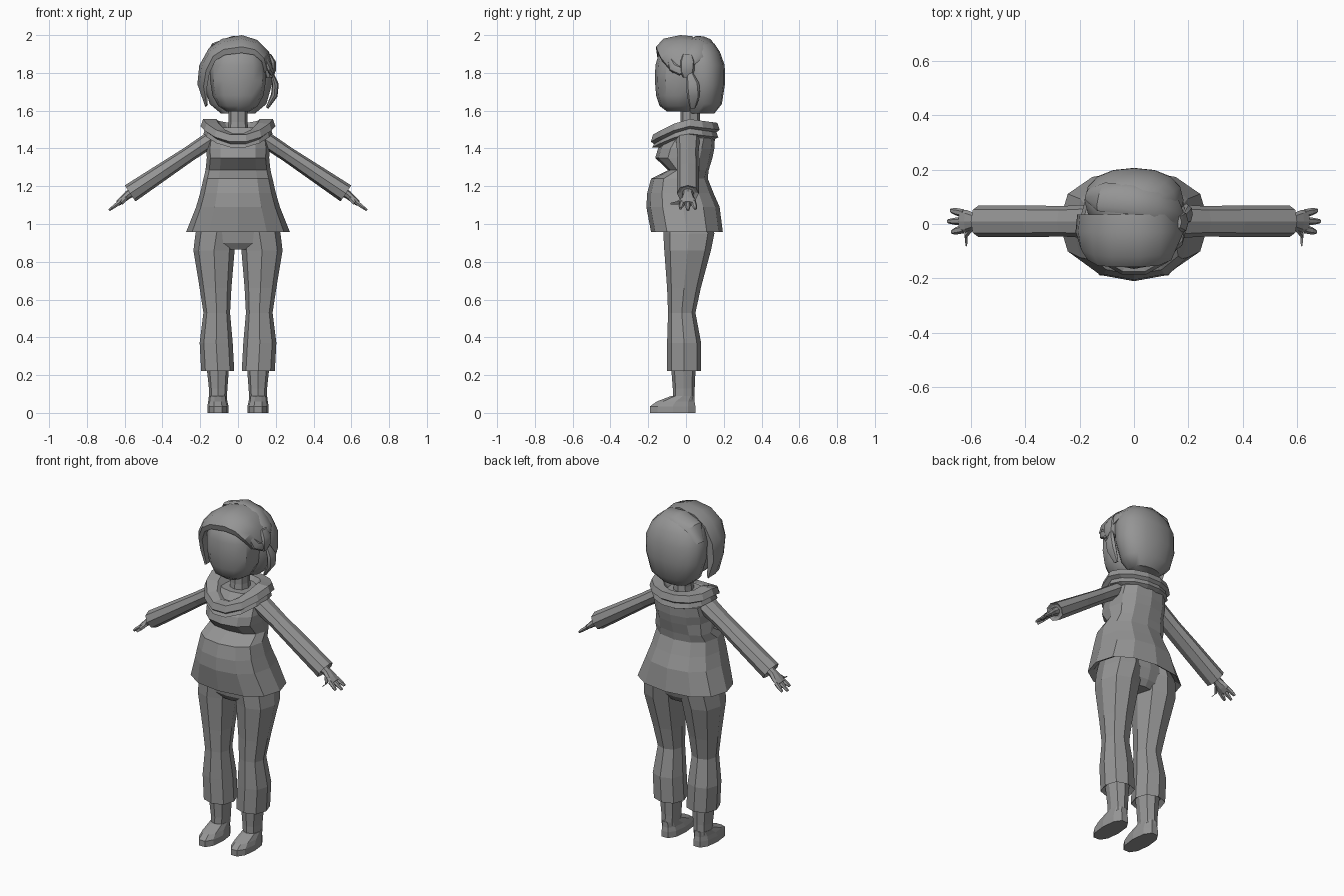
import bpy, bmesh, math
from mathutils import Vector

grey = bpy.data.materials.new("mid_grey")
grey.diffuse_color = (0.3, 0.3, 0.3, 1)


def skin(name, rings, loop=False, mirror=False, smooth=None):
    """Bridge rings of points into one surface, capped unless it loops."""
    bm = bmesh.new()
    vs = [[bm.verts.new(p) for p in r] for r in rings]
    n = len(vs[0])
    for i in range(len(vs) if loop else len(vs) - 1):
        a, b = vs[i], vs[(i + 1) % len(vs)]
        for j in range(n):
            k = (j + 1) % n
            bm.faces.new((a[j], a[k], b[k], b[j]))
    if not loop:
        bm.faces.new(vs[0])
        bm.faces.new(vs[-1])
    bmesh.ops.recalc_face_normals(bm, faces=bm.faces)
    me = bpy.data.meshes.new(name)
    bm.to_mesh(me)
    bm.free()
    me.materials.append(grey)
    ob = bpy.data.objects.new(name, me)
    bpy.context.collection.objects.link(ob)
    if mirror:
        m = ob.modifiers.new("mirror", 'MIRROR')
        m.use_clip = False
        m.use_mirror_merge = False
    if smooth:
        bpy.ops.object.select_all(action='DESELECT')
        ob.select_set(True)
        bpy.context.view_layer.objects.active = ob
        bpy.ops.object.shade_smooth_by_angle(angle=math.radians(smooth))
    return ob


def ring(c, u, v, n, p=1.0):
    """Rounded ring about c with half axes u and v; p below 1 is boxier."""
    c, u, v = Vector(c), Vector(u), Vector(v)
    pts = []
    for i in range(n):
        t = 2 * math.pi * i / n
        a, b = math.cos(t), math.sin(t)
        pts.append(c + u * math.copysign(abs(a) ** p, a) * (abs(a) > 1e-6)
                   + v * math.copysign(abs(b) ** p, b) * (abs(b) > 1e-6))
    return pts


def stack(name, rows, n=12, p=0.85, **kw):
    """Horizontal rings: z, left x, right x, front y, back y."""
    return skin(name, [ring(((l + r) / 2, (f + b) / 2, z), ((r - l) / 2, 0, 0),
                            (0, (b - f) / 2, 0), n, p) for z, l, r, f, b in rows], **kw)


def body(name, rows, **kw):
    """Horizontal rings symmetric in x: z, half width, front y, back y."""
    return stack(name, [(z, -w, w, f, b) for z, w, f, b in rows], **kw)


# Shoes and ankles
stack("shoe", [(0, .05, .162, -.195, .055), (.035, .05, .162, -.195, .055),
               (.06, .056, .158, -.16, .05), (.09, .06, .154, -.08, .048)],
      n=10, mirror=True)
stack("ankle", [(.07, .06, .152, -.07, .046), (.13, .056, .154, -.07, .046),
                (.26, .046, .168, -.08, .052)], n=8, mirror=True)

# Trousers
stack("trouser_leg", [(.25, .045, .175, -.08, .06), (.222, .02, .195, -.10, .08),
                      (.37, .028, .203, -.10, .08), (.53, .042, .183, -.095, .05),
                      (.66, .035, .203, -.10, .078), (.86, .018, .236, -.115, .132),
                      (.95, .002, .225, -.12, .15), (1.06, .0, .19, -.12, .13)],
      n=8, mirror=True)
body("hips", [(.865, .12, -.085, .095), (.90, .20, -.11, .12),
              (.96, .21, -.12, .14), (1.06, .19, -.12, .13)])

# Jacket with flared hem, belly fold and bust
body("jacket", [(1.06, .18, -.13, .13), (.975, .24, -.16, .17), (.957, .275, -.185, .195),
                (1.09, .222, -.21, .178), (1.165, .20, -.205, .145), (1.24, .183, -.185, .115),
                (1.285, .172, -.095, .12), (1.35, .165, -.163, .14), (1.40, .168, -.148, .15),
                (1.455, .16, -.11, .153), (1.51, .11, -.07, .12)])

# Sleeves along the arm axis
D = Vector((.831, 0, -.556))
UP = Vector((.556, 0, .831))
SHOULDER = Vector((.16, .01, 1.437))


def along(s, y=0.0, h=0.0):
    return SHOULDER + D * s + UP * h + Vector((0, y, 0))


def limb(name, rows, n=8, p=1.0):
    """Rings on the arm axis: distance, y, lift, half width, half height."""
    return skin(name, [ring(along(s, y, h), (0, w, 0), UP * t, n, p)
                       for s, y, h, w, t in rows], mirror=True)


limb("sleeve", [(-.08, 0, 0, .06, .04), (0, 0, 0, .062, .043), (.12, 0, 0, .056, .041),
                (.27, 0, 0, .058, .045), (.495, 0, 0, .058, .051), (.485, 0, 0, .04, .035)], p=.9)

# Hands: palm, three fingers and thumb
limb("palm", [(.47, 0, 0, .03, .026), (.51, 0, 0, .028, .022), (.55, 0, -.005, .042, .018),
              (.58, 0, -.008, .042, .014)])
for i, (y, end) in enumerate(((-.029, .62), (0, .637), (.029, .625))):
    limb(f"finger_{i + 1}", [(.565, y, -.008, .015, .013), (.60, y * 1.2, -.010, .014, .011),
                             (end, y * 1.35, -.012, .008, .007)], n=6)
limb("thumb", [(.525, -.02, -.008, .014, .014), (.56, -.05, -.016, .012, .012),
               (.562, -.088, -.02, .005, .006)], n=6)

# Hood collar: tilted draped ring, dipping to a point in front
collar = []
N = 14
for i in range(N):
    t = 2 * math.pi * (i + .5) / N + math.pi / N
    c, s = math.cos(t), math.sin(t)
    dip = max(0, -s) ** 1.6
    back = max(0, s)
    section = ((.075, .07, 1.50, .05), (.115, .105, 1.555, .08), (.185, .15, 1.555, .085),
               (.198, .162, 1.518, .085), (.175, .145, 1.505, .085),
               (.182, .155, 1.478, .075), (.12, .10, 1.45, .05))
    collar.append([(rx * c, .02 + ry * s - .05 * dip * (ry > .1), z - d * dip - .02 * back)
                   for rx, ry, z, d in section])
skin("hood_collar", collar, loop=True)

# Neck and head
body("neck", [(1.46, .06, -.04, .08), (1.54, .05, -.03, .075), (1.64, .05, -.03, .075)], n=8)
body("head", [(1.595, .06, -.10, .04), (1.625, .105, -.14, .06), (1.68, .135, -.158, .08),
              (1.76, .148, -.165, .09), (1.84, .148, -.162, .09), (1.90, .13, -.145, .08),
              (1.95, .08, -.09, .05)], smooth=35)

# Back hair dome
body("back_hair", [(1.585, .09, .02, .15), (1.635, .15, .0, .19), (1.74, .18, -.02, .206),
                   (1.84, .182, -.03, .205), (1.91, .155, -.03, .18), (1.955, .11, -.02, .15),
                   (1.978, .05, .02, .11)], n=16, p=.9, smooth=40)

# Fringe arching over the face, long on one side: x, z, inner x, inner z, front y
arch = [(-.175, 1.625, -.16, 1.63, -.07), (-.215, 1.74, -.165, 1.72, -.09),
        (-.205, 1.84, -.15, 1.80, -.125), (-.155, 1.93, -.12, 1.865, -.145),
        (-.085, 1.98, -.07, 1.895, -.15), (.02, 2.0, .02, 1.905, -.15),
        (.10, 1.975, .085, 1.895, -.145), (.16, 1.915, .125, 1.86, -.125),
        (.182, 1.84, .14, 1.80, -.07)]
skin("fringe", [[(xi, f, zi), (xi * .65 + x * .35, f - .008, zi * .65 + z * .35),
                 (xi * .2 + x * .8, f + .03, zi * .2 + z * .8), (x, -.03, z),
                 (x * .97, .035, z - .006), (xi, .03, zi)] for x, z, xi, zi, f in arch],
     smooth=35)


def strand(name, path, w, t):
    """Flattened tapering lock along a path, lying on the head."""
    pts = [Vector(q) for q in path]
    rings = []
    for i, q in enumerate(pts):
        d = (pts[min(i + 1, len(pts) - 1)] - pts[max(i - 1, 0)]).normalized()
        out = (q - Vector((0, .04, 1.78)))
        out = (out - d * out.dot(d)).normalized()
        k = .45 if i in (0, len(pts) - 1) else 1
        rings.append(ring(q, d.cross(out) * w * k, out * t * k, 8))
    return skin(name, rings, smooth=35)


# Swept strand, side knot and hanging locks
strand("swept_strand", [(-.17, .11, 1.86), (-.12, .10, 1.94), (-.02, .09, 1.975),
                        (.08, .07, 1.96), (.15, .04, 1.90), (.18, .01, 1.84)], .055, .018)
body_knot = [(1.775, .15, .185, -.015, .03), (1.81, .135, .20, -.035, .045),
             (1.86, .13, .20, -.035, .05), (1.90, .13, .175, -.02, .035)]
stack("hair_knot", body_knot, n=8, smooth=35)
strand("hanging_lock", [(.18, .02, 1.80), (.198, .035, 1.74), (.192, .04, 1.68),
                        (.155, .035, 1.615)], .035, .018)
strand("front_lock", [(.145, -.09, 1.88), (.165, -.07, 1.83), (.175, -.03, 1.81),
                      (.18, .0, 1.82)], .025, .014)
